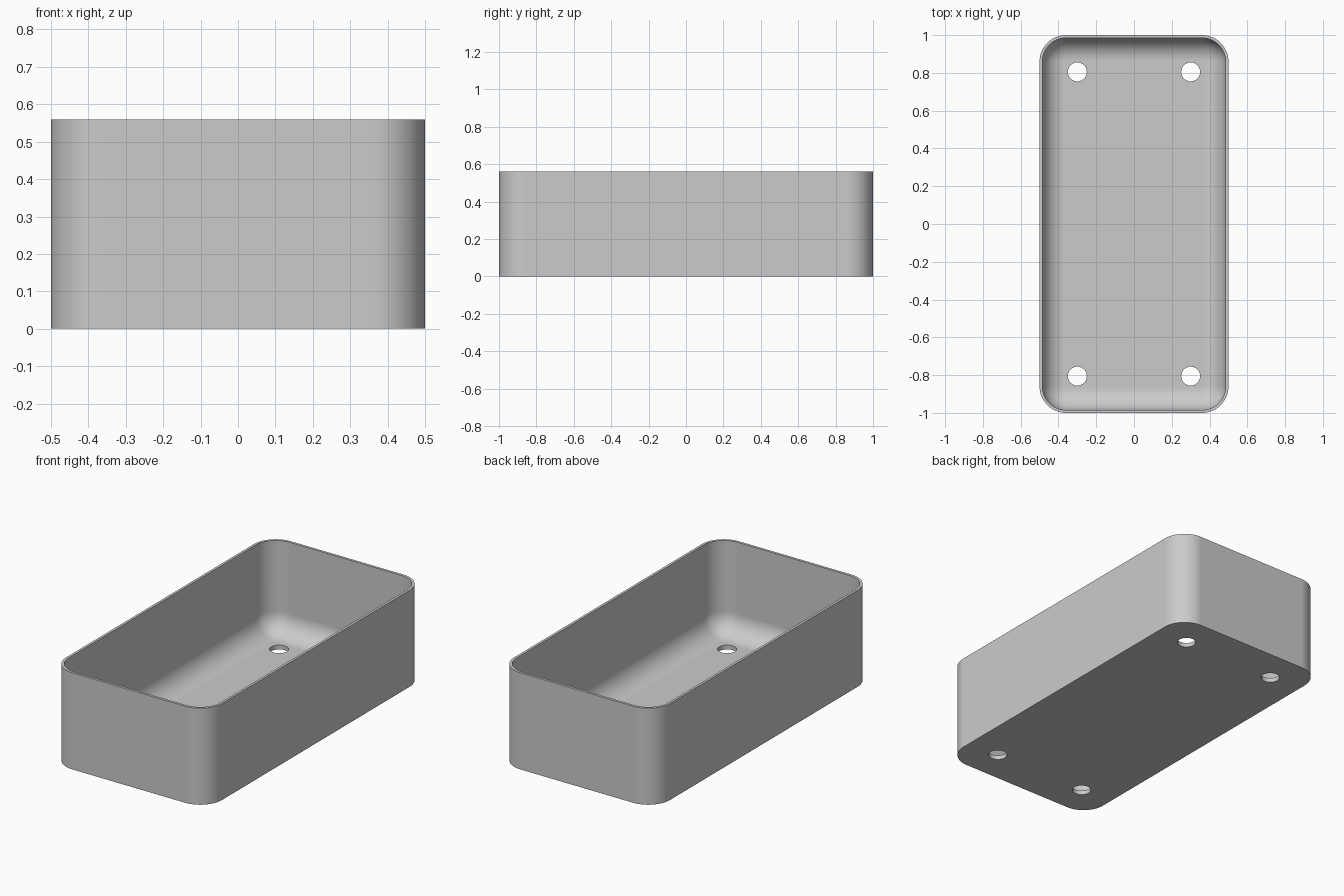
import bpy, bmesh
from math import sin, cos, pi

cube = bpy.data.objects.get("Cube")
if cube:
    bpy.data.objects.remove(cube, do_unlink=True)

HALF_X, HALF_Y, HEIGHT = 0.5, 1.0, 0.56
CORNER, WALL, FLOOR, FILLET = 0.14, 0.015, 0.025, 0.12
CORNER_STEPS, FILLET_STEPS = 16, 14

grey = bpy.data.materials.new("light grey")
grey.use_nodes = True
colour = (0.6, 0.6, 0.6, 1)
grey.diffuse_color = colour
grey.node_tree.nodes["Principled BSDF"].inputs["Base Color"].default_value = colour


def rounded_loop(bm, inset, z):
    """Ring of vertices around a rounded rectangle, moved inwards by inset."""
    radius = CORNER - inset
    cx, cy = HALF_X - CORNER, HALF_Y - CORNER
    ring = []
    for quarter, (sx, sy) in enumerate([(1, 1), (-1, 1), (-1, -1), (1, -1)]):
        for i in range(CORNER_STEPS + 1):
            a = (quarter + i / CORNER_STEPS) * pi / 2
            ring.append(bm.verts.new((sx * cx + radius * cos(a), sy * cy + radius * sin(a), z)))
    return ring


# Tray: outer wall, rim, inner wall, curved transition to the floor
sections = [(0, 0), (0, HEIGHT), (WALL, HEIGHT)]
for i in range(FILLET_STEPS + 1):
    a = i / FILLET_STEPS * pi / 2
    sections.append((WALL + FILLET * (1 - cos(a)), FLOOR + FILLET * (1 - sin(a))))

bm = bmesh.new()
rings = [rounded_loop(bm, inset, z) for inset, z in sections]
for low, high in zip(rings, rings[1:]):
    n = len(low)
    for i in range(n):
        j = (i + 1) % n
        bm.faces.new((low[i], low[j], high[j], high[i]))
bm.faces.new(rings[0][::-1])
bm.faces.new(rings[-1])
bmesh.ops.recalc_face_normals(bm, faces=bm.faces)
mesh = bpy.data.meshes.new("tray")
bm.to_mesh(mesh)
bm.free()
mesh.materials.append(grey)
tray = bpy.data.objects.new("tray", mesh)
bpy.context.collection.objects.link(tray)

# Four drain holes through the floor
bpy.ops.object.select_all(action="DESELECT")
bpy.context.view_layer.objects.active = tray
tray.select_set(True)
for sx in (-1, 1):
    for sy in (-1, 1):
        bpy.ops.mesh.primitive_cylinder_add(vertices=48, radius=0.05, depth=0.2,
                                            location=(sx * 0.3, sy * 0.805, 0))
        cutter = bpy.context.object
        cutter.name = "hole_cutter"
        cutter.hide_render = True
        cutter.data.materials.append(grey)
        bpy.ops.object.select_all(action="DESELECT")
        tray.select_set(True)
        bpy.context.view_layer.objects.active = tray
        cut = tray.modifiers.new("drain hole", "BOOLEAN")
        cut.operation, cut.solver, cut.object = "DIFFERENCE", "EXACT", cutter
        bpy.ops.object.modifier_apply(modifier=cut.name)
        bpy.data.objects.remove(cutter, do_unlink=True)

# Smooth curves with flat walls and crisp edges
bpy.ops.object.shade_smooth_by_angle(angle=pi / 6)
normals = tray.modifiers.new("flat walls", "WEIGHTED_NORMAL")
normals.keep_sharp = True
